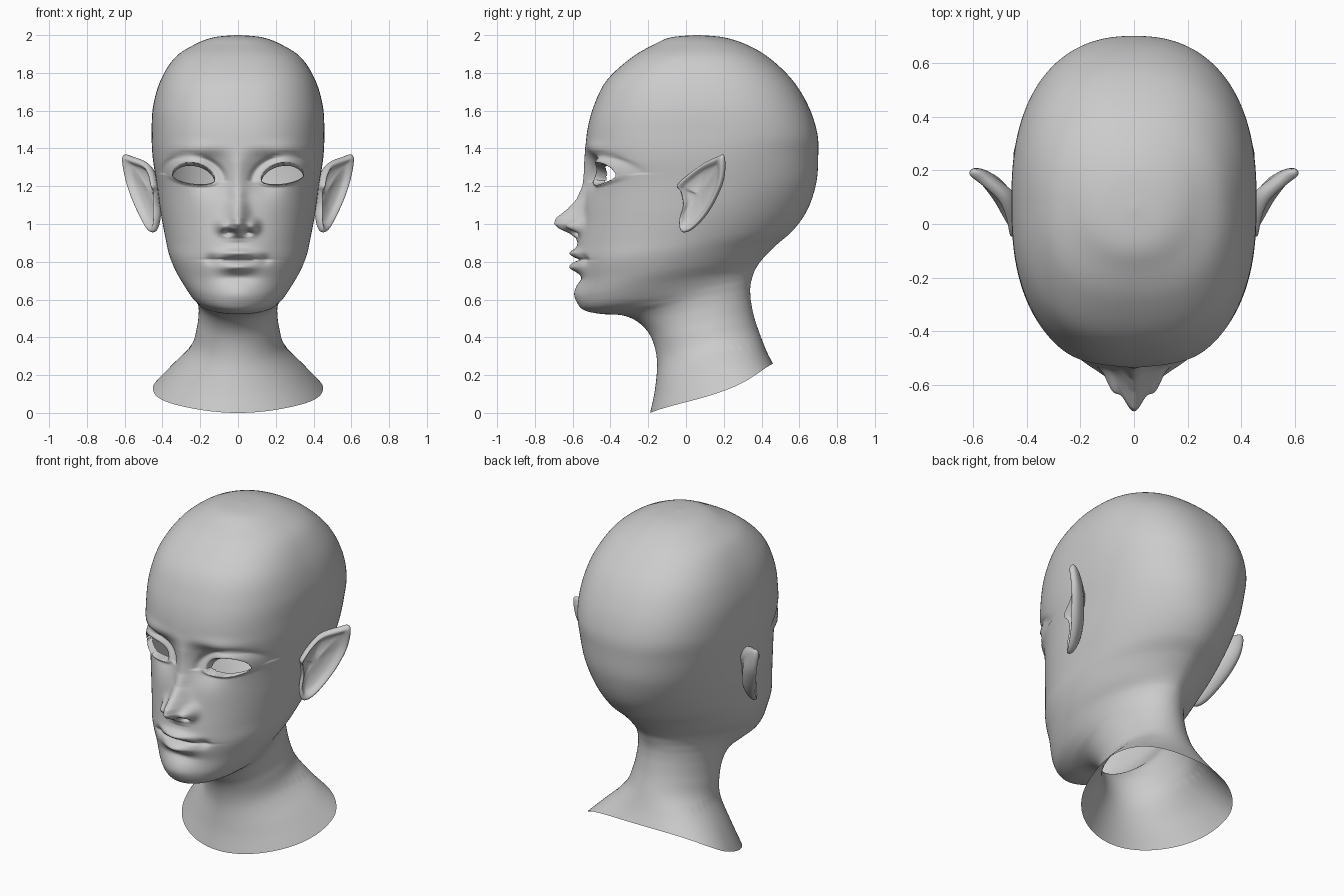
import bpy, bmesh, math
from mathutils import Vector

cube = bpy.data.objects.get("Cube")
if cube:
    bpy.data.objects.remove(cube, do_unlink=True)

grey = bpy.data.materials.new("plain_grey")
grey.use_nodes = True
tone = (0.6, 0.6, 0.6, 1)
grey.diffuse_color = tone
grey.node_tree.nodes["Principled BSDF"].inputs["Base Color"].default_value = tone


def spline(points, i, t, closed=False):
    """Catmull-Rom point on segment i of a list of tuples."""
    n = len(points)
    pick = (lambda j: points[j % n]) if closed else (lambda j: points[max(0, min(n - 1, j))])
    a, b, c, d = pick(i - 1), pick(i), pick(i + 1), pick(i + 2)
    return [0.5 * (2 * q + (r - p) * t + (2 * p - 5 * q + 4 * r - s) * t * t
                   + (3 * q - p - 3 * r + s) * t ** 3) for p, q, r, s in zip(a, b, c, d)]


def ease(v, table):
    """Smooth step-wise lookup in a table sorted by falling key."""
    if v >= table[0][0]:
        return table[0][1]
    for (k0, a), (k1, b) in zip(table, table[1:]):
        if v >= k1:
            t = (k0 - v) / (k0 - k1)
            return a + (b - a) * t
    return table[-1][1]


def bump(x, z, cx, cz, sx, sz):
    return math.exp(-((x - cx) / sx) ** 2 - ((z - cz) / sz) ** 2)


def make_object(name, bm):
    bmesh.ops.recalc_face_normals(bm, faces=bm.faces)
    mesh = bpy.data.meshes.new(name)
    bm.to_mesh(mesh)
    bm.free()
    mesh.materials.append(grey)
    mesh.shade_smooth()
    obj = bpy.data.objects.new(name, mesh)
    bpy.context.collection.objects.link(obj)
    return obj


def bridge(bm, rings):
    for r0, r1 in zip(rings, rings[1:]):
        for j in range(len(r0)):
            k = (j + 1) % len(r0)
            bm.faces.new((r0[j], r0[k], r1[k], r1[j]))


# Head and neck: tilted sections, each from a front point to a back point (y, z)
front = [(.05, 2), (-.08, 1.988), (-.17, 1.95), (-.29, 1.88), (-.42, 1.76), (-.49, 1.62),
         (-.525, 1.48), (-.53, 1.35), (-.53, 1.2), (-.545, 1.05), (-.565, .9), (-.57, .8),
         (-.57, .7), (-.575, .61), (-.55, .55), (-.46, .525), (-.33, .515), (-.24, .47),
         (-.18, .39), (-.153, .27), (-.165, .12), (-.19, 0)]
back = [(.07, 2), (.2, 1.988), (.32, 1.95), (.44, 1.88), (.565, 1.76), (.65, 1.62),
        (.695, 1.48), (.7, 1.36), (.69, 1.22), (.645, 1.08), (.57, .97), (.48, .89),
        (.41, .82), (.37, .765), (.352, .72), (.342, .68), (.34, .64), (.344, .59),
        (.36, .51), (.39, .42), (.425, .33), (.46, .26)]
# Half width, place of the widest point, roundness in front and behind
shape = [(.01, .5, 2, 2), (.13, .5, 2.1, 2.1), (.23, .5, 2.2, 2.2), (.335, .5, 2.4, 2.3),
         (.41, .5, 2.5, 2.4), (.45, .5, 2.5, 2.4), (.457, .5, 2.5, 2.4), (.452, .48, 2.4, 2.3),
         (.43, .47, 2.3, 2.2), (.41, .46, 2.2, 2), (.385, .45, 2.1, 1.9), (.365, .45, 2.1, 1.8),
         (.33, .45, 2, 1.8), (.285, .45, 2, 1.8), (.25, .47, 2, 1.9), (.225, .5, 2, 2),
         (.212, .5, 2, 2), (.208, .5, 2, 2), (.218, .5, 2, 2), (.25, .53, 2, 2),
         (.36, .6, 2, 2.1), (.45, .66, 2, 2.3)]
NOSE = [(1.42, 0), (1.33, .012), (1.2, .022), (1.13, .045), (1.08, .085), (1.03, .142),
        (1.0, .146), (.975, .115), (.95, .055), (.925, .015), (.9, 0)]
EYE_X, EYE_Z, EYE_W = .235, 1.245, .112


def eye_mid(x):
    return EYE_Z + .12 * (x - EYE_X)


def eye_polar(x, z):
    """Position relative to the almond-shaped eye opening; length 1 is its rim."""
    dz = z - eye_mid(x)
    return (x - EYE_X) / EYE_W, dz / (.08 if dz > 0 else .036)


def face_relief(x, z):
    """Distance the face is pushed back (+) or forward (-)."""
    d = 0
    width = ease(z, [(1.35, .05), (1.15, .04), (1.02, .055), (.93, .06)])
    d -= ease(z, NOSE) * math.exp(-(x / width) ** 2)
    d -= .06 * bump(x, z, .08, .99, .032, .036)       # nose wings
    d += .05 * bump(x, z, .05, .955, .022, .014)      # nostrils
    d += .055 * bump(x, z, .14, 1.27, .09, .1)        # eye sockets
    d -= .016 * bump(x, z, .2, 1.4, .15, .035)        # brows
    ex, ez = eye_polar(x, z)
    r = math.hypot(ex, ez)
    d -= .016 * math.exp(-((r - 1.02) / .2) ** 2)     # eyelids
    if ez > 0:
        d += .014 * math.exp(-((r - 1.45) / .16) ** 2)
    d -= .014 * bump(x, z, 0, .83, .15, .1)           # mouth area
    d -= .034 * bump(x, z, 0, .846, .095, .021)       # upper lip
    d -= .038 * bump(x, z, 0, .772, .085, .025)       # lower lip
    d += .022 * bump(x, z, 0, .811, .13, .009)        # mouth line
    d += .016 * bump(x, z, .145, .812, .03, .025)     # mouth corners
    d += .02 * bump(x, z, 0, .715, .1, .028)          # hollow above the chin
    d -= .016 * bump(x, z, 0, .63, .11, .05)          # chin
    return d


bm = bmesh.new()
rings = []
HALF = 120
for i in range(len(front) - 1):
    steps = 28 if 7 <= i <= 11 else 8
    for step in range(steps + (i == len(front) - 2)):
        t = step / steps
        f, b = Vector(spline(front, i, t)), Vector(spline(back, i, t))
        w, k, nf, nb = spline(shape, i, t)
        side = []
        for j in range(HALF + 1):
            a = math.pi * (j / HALF) ** 1.2
            c, s = math.cos(a), max(0, math.sin(a))
            n = nf if c > 0 else nb
            x = w * s ** (2 / n)
            reach = abs(c) ** (2 / n)
            y, z = f.lerp(b, k - k * reach if c > 0 else k + (1 - k) * reach)
            if c > 0 and .54 < z < 1.6:
                y += face_relief(x, z) * min(1, (z - .54) / .05)
            if z < .35:
                z -= .04 * (x / .45) ** 4
            side.append((x, y, z))
        mirrored = [(-x, y, z) for x, y, z in side[-2:0:-1]]
        rings.append([bm.verts.new(p) for p in side + mirrored])
bridge(bm, rings)
bm.faces.new(rings[0])


# Eye openings with a clean rim and an inward lid band
def in_eye(v):
    return v.co.y < -.2 and math.hypot(*eye_polar(abs(v.co.x), v.co.z)) < 1


holes = [face for face in bm.faces if all(in_eye(v) for v in face.verts)]
bmesh.ops.delete(bm, geom=holes, context='FACES')
rim = [e for e in bm.edges if e.is_boundary and e.verts[0].co.z > 1]
for v in {v for e in rim for v in e.verts}:
    sign = math.copysign(1, v.co.x)
    ex, ez = eye_polar(abs(v.co.x), v.co.z)
    r = math.hypot(ex, ez)
    x = EYE_X + EYE_W * ex / r
    v.co.x, v.co.z = sign * x, eye_mid(x) + ez / r * (.08 if ez > 0 else .036)
lid = bmesh.ops.extrude_edge_only(bm, edges=rim)["geom"]
for v in [g for g in lid if isinstance(g, bmesh.types.BMVert)]:
    above = v.co.z > eye_mid(abs(v.co.x))
    v.co += Vector((0, .05, -.018 if above else .004))
make_object("head_and_neck", bm)

# Pointed ears: one outline, lofted from the back over the rim into the hollow
outline = [(.605, .2, 1.36), (.59, .2, 1.25), (.555, .16, 1.14), (.51, .1, 1.04),
           (.47, .03, .97), (.44, -.02, .96), (.43, -.03, 1.02), (.43, -.01, 1.1),
           (.43, -.02, 1.17), (.445, -.04, 1.21), (.46, .03, 1.275), (.49, .1, 1.325),
           (.56, .165, 1.355)]
loop = [Vector(spline(outline, i, s / 5, True)) for i in range(len(outline)) for s in range(5)]
centre = Vector((.485, .05, 1.15))
outward = Vector((.8, -.55, -.15)).normalized()
layers = [(.04, -.06), (.5, -.06), (.8, -.04), (.96, -.018), (1, 0), (.97, .014),
          (.9, .016), (.82, .006), (.7, -.012), (.4, -.026), (.04, -.03)]
bm = bmesh.new()
rings = []
for i in range(len(layers) - 1):
    for step in range(3):
        scale, depth = spline(layers, i, step / 3)
        rings.append([bm.verts.new(centre + (p - centre) * scale + outward * depth) for p in loop])
bridge(bm, rings)
bm.faces.new(rings[0])
bm.faces.new(rings[-1])
ears = make_object("ears", bm)
mirror = ears.modifiers.new("other_side", 'MIRROR')
mirror.use_axis = (True, False, False)
